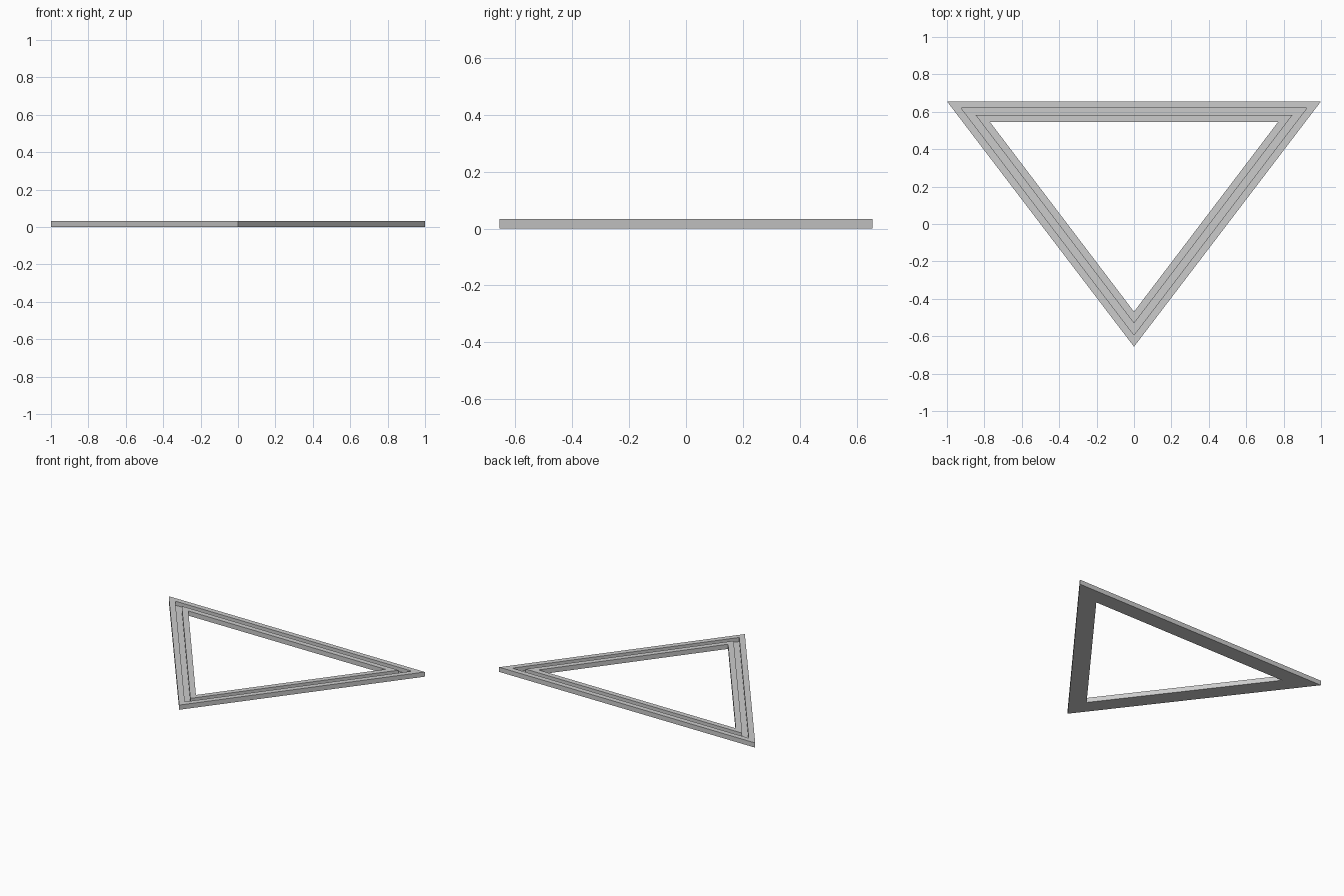
import bpy, bmesh

if "Cube" in bpy.data.objects:
    bpy.data.objects.remove(bpy.data.objects["Cube"])

# Rail cross-section: (fraction from outer to inner edge, height)
H, FLOOR = 0.033, 0.004
profile = [(0, 0), (0, H), (1/3, H), (1/3, FLOOR), (2/3, FLOOR), (2/3, H), (1, H), (1, 0)]

# Outer and inner corners of the triangle
outer = [(-1, 0.656), (0, -0.656), (1, 0.656)]
inner = [(-0.77, 0.545), (0, -0.469), (0.77, 0.545)]

# Sweep the grooved rail round the three mitred corners
bm = bmesh.new()
rings = []
for (ox, oy), (ix, iy) in zip(outer, inner):
    rings.append([bm.verts.new((ox + (ix - ox) * t, oy + (iy - oy) * t, z)) for t, z in profile])
n = len(profile)
for i in range(3):
    a, b = rings[i], rings[(i + 1) % 3]
    for j in range(n):
        k = (j + 1) % n
        bm.faces.new((a[j], b[j], b[k], a[k]))
bmesh.ops.recalc_face_normals(bm, faces=bm.faces)

mesh = bpy.data.meshes.new("triangular_frame")
bm.to_mesh(mesh)
bm.free()
frame = bpy.data.objects.new("triangular_frame", mesh)
bpy.context.collection.objects.link(frame)
